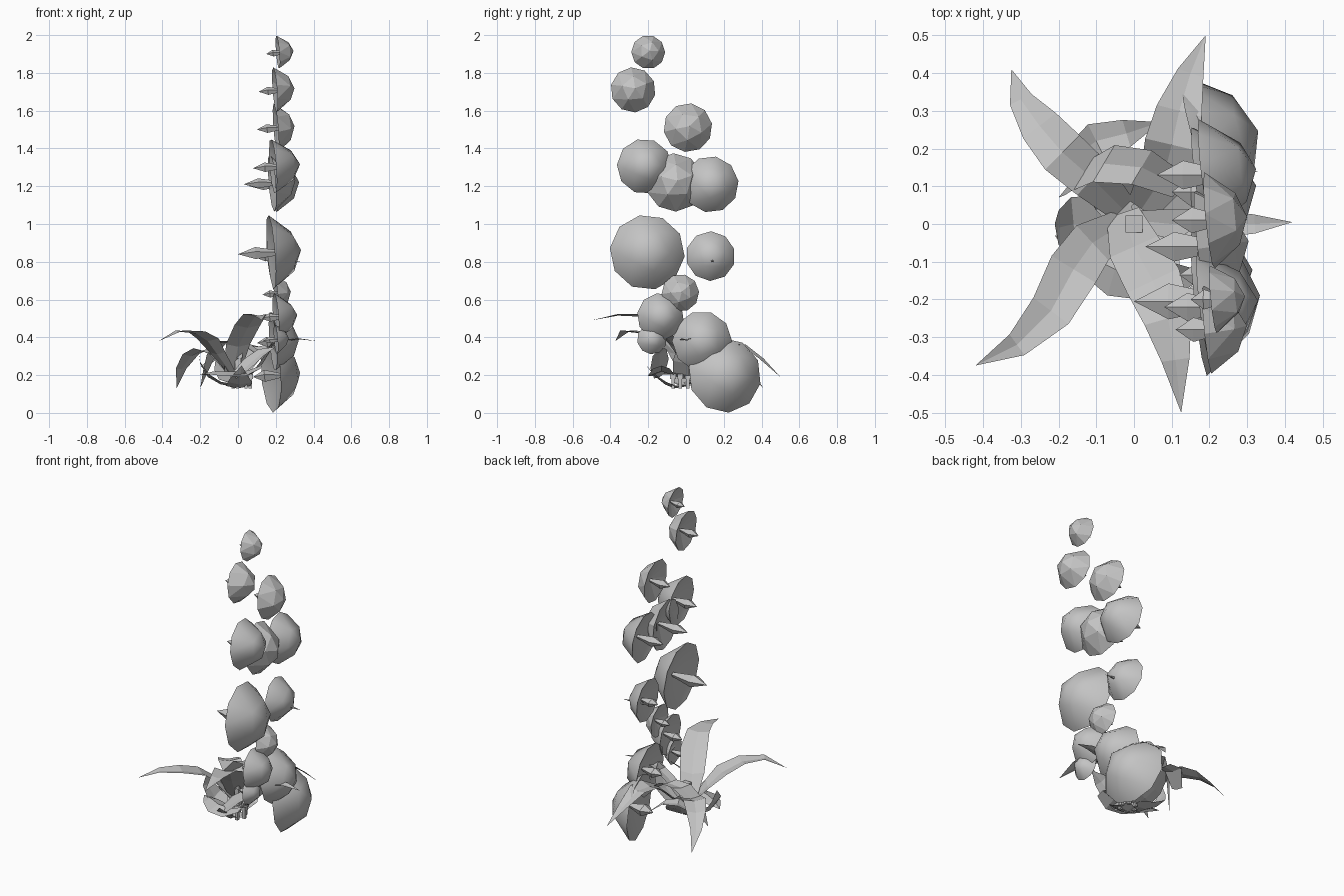
import bpy
import bmesh
import math
from mathutils import Vector, Matrix

cube = bpy.data.objects.get("Cube")
if cube:
    bpy.data.objects.remove(cube, do_unlink=True)

grey = bpy.data.materials.new("stone_grey")
grey.use_nodes = True
tone = (0.55, 0.55, 0.55, 1)
grey.diffuse_color = tone
grey.node_tree.nodes["Principled BSDF"].inputs["Base Color"].default_value = tone


def finish(name, bm, smooth=False):
    mesh = bpy.data.meshes.new(name)
    for face in bm.faces:
        face.smooth = smooth and face.tag
    bm.to_mesh(mesh)
    bm.free()
    mesh.materials.append(grey)
    obj = bpy.data.objects.new(name, mesh)
    bpy.context.collection.objects.link(obj)
    return obj


def aim(origin, direction, spin=0.0):
    """Matrix that points local z along a direction from an origin."""
    turn = Vector(direction).to_track_quat("Z", "Y").to_matrix().to_4x4()
    return Matrix.Translation(origin) @ turn @ Matrix.Rotation(spin, 4, "Z")


def ring(bm, count, radius, z):
    angles = [math.tau * k / count for k in range(count)]
    return [bm.verts.new((radius * math.cos(a), radius * math.sin(a), z)) for a in angles]


def cap(name, x, y, z, radius, depth, smooth, lean, spin):
    """Coarse faceted dome toward +x with a five-sided crown and hollow underside."""
    bm = bmesh.new()
    crown = bm.verts.new((0, 0, 1))
    inner = ring(bm, 5, 0.56, 0.73)
    rim = ring(bm, 10, 1, 0)
    hub = bm.verts.new((0, 0, 0.4))
    for k in range(5):
        a, b = inner[k], inner[(k + 1) % 5]
        left, mid, right = rim[2 * k], rim[2 * k + 1], rim[(2 * k + 2) % 10]
        for corners in ((crown, a, b), (a, left, mid), (a, mid, b), (b, mid, right)):
            bm.faces.new(corners).tag = True
    for k in range(10):
        bm.faces.new((rim[(k + 1) % 10], rim[k], hub))
    bmesh.ops.recalc_face_normals(bm, faces=bm.faces)
    # Split the rim so the smooth dome keeps a sharp edge
    bmesh.ops.split_edges(bm, edges=[e for e in bm.edges if e.verts[0] in rim and e.verts[1] in rim])
    bm.transform(aim((x, y, z), (1, lean, 0.08), spin) @ Matrix.Diagonal((radius, radius, depth, 1)))
    finish(name, bm, smooth)


def stem(name, tip, root, width, flat):
    """Pointed five-sided stalk, thickest past the middle."""
    bm = bmesh.new()
    tip, root = Vector(tip), Vector(root)
    length = (root - tip).length
    nose = length * 0.4
    for r1, r2, start, size in ((0, 1, 0, nose), (1, 0.35, nose, length - nose)):
        shift = Matrix.Translation((0, 0, start + size / 2))
        bmesh.ops.create_cone(bm, cap_ends=False, segments=5, radius1=r1 * width,
                              radius2=r2 * width, depth=size, matrix=shift)
    bm.transform(aim(tip, root - tip))
    for v in bm.verts:
        v.co.z = tip.z + (v.co.z - tip.z) * flat
    bmesh.ops.remove_doubles(bm, verts=bm.verts, dist=0.0005)
    finish(name, bm)


def leaf(name, path, width, across=None, crease=0.2):
    """Folded blade along a path, broad low down and pointed at the tip."""
    bm = bmesh.new()
    points = [Vector(p) for p in path]
    last = len(points) - 1
    rows = []
    for i, p in enumerate(points):
        along = points[min(i + 1, last)] - points[max(i - 1, 0)]
        side = Vector(across or (-along.y, along.x, 0)).normalized()
        t = i / last
        half = width * (0.45 + 2.2 * t) * (1 - t) ** 1.1
        fold = Vector((0, 0, half * crease))
        rows.append([bm.verts.new(q) for q in (p - side * half + fold, p, p + side * half + fold)])
    for a, b in zip(rows, rows[1:]):
        for j in range(2):
            bm.faces.new((a[j], a[j + 1], b[j + 1], b[j]))
    bmesh.ops.remove_doubles(bm, verts=bm.verts, dist=0.0005)
    finish(name, bm)


# Column of caps: base x, y, z, radius, depth, smooth, lean to +y, stem tip x
caps = [
    (0.21, -0.20, 1.91, 0.09, 0.085, False, 0.1, 0.15),
    (0.195, -0.28, 1.71, 0.12, 0.105, False, 0.1, 0.11),
    (0.20, 0.01, 1.51, 0.13, 0.10, False, 0.1, 0.10),
    (0.185, -0.22, 1.305, 0.147, 0.145, True, 0.12, 0.08),
    (0.18, -0.06, 1.22, 0.155, 0.125, False, 0.12, 0.03),
    (0.19, 0.13, 1.21, 0.15, 0.135, True, 0.12, 0.06),
    (0.175, -0.205, 0.85, 0.2, 0.16, True, 0.1, 0.0),
    (0.17, 0.13, 0.83, 0.132, 0.11, True, 0.12, 0.10),
    (0.20, -0.03, 0.635, 0.1, 0.08, False, 0.1, 0.13),
    (0.20, -0.135, 0.51, 0.125, 0.115, True, 0.12, 0.12),
    (0.20, -0.18, 0.39, 0.08, 0.07, True, 0.12, 0.13),
    (0.185, 0.085, 0.38, 0.16, 0.14, True, 0.12, 0.10),
    (0.175, 0.205, 0.2, 0.2, 0.16, True, 0.27, 0.08),
]
for i, (x, y, z, radius, depth, smooth, lean, tip) in enumerate(caps):
    cap(f"cap_{i + 1}", x, y, z, radius, depth, smooth, lean, i * 0.4)
    stem(f"stem_{i + 1}", (tip, y, z - 0.01), (x + depth * 0.35, y, z), 0.2 * radius + 0.01, 0.7)
stem("cap_spike", (0.33, 0.14, 0.80), (0.15, 0.14, 0.81), 0.008, 1)

# Long arching leaves
leaf("front_right_leaf", [(-0.03, 0.0, 0.2), (-0.11, -0.05, 0.31), (-0.16, -0.12, 0.38),
                          (-0.22, -0.23, 0.42), (-0.31, -0.32, 0.43), (-0.42, -0.375, 0.38)], 0.09)
leaf("front_leaf", [(-0.03, 0.03, 0.2), (0.0, -0.06, 0.35), (0.05, -0.15, 0.45),
                    (0.09, -0.25, 0.51), (0.11, -0.36, 0.515), (0.125, -0.5, 0.49)], 0.1)
leaf("left_leaf", [(0.0, 0.01, 0.2), (0.1, 0.0, 0.3), (0.2, 0.0, 0.37),
                   (0.32, 0.0, 0.39), (0.42, 0.005, 0.38)], 0.055)
leaf("back_leaf", [(0.02, 0.04, 0.2), (0.08, 0.13, 0.3), (0.1, 0.21, 0.35),
                   (0.12, 0.3, 0.35), (0.15, 0.4, 0.28), (0.19, 0.5, 0.19)], 0.095)
leaf("back_right_leaf", [(-0.03, 0.04, 0.2), (-0.11, 0.12, 0.3), (-0.19, 0.19, 0.33),
                         (-0.25, 0.26, 0.3), (-0.30, 0.33, 0.23), (-0.325, 0.41, 0.13)], 0.085)

# Short inner leaves
leaf("drooping_leaf", [(0.12, 0.1, 0.3), (0.02, 0.15, 0.37), (-0.08, 0.16, 0.37),
                       (-0.14, 0.13, 0.3), (-0.17, 0.1, 0.22), (-0.2, 0.07, 0.13)], 0.075, (0.5, 0.85, 0))
leaf("back_hook_leaf", [(-0.18, 0.16, 0.24), (-0.1, 0.22, 0.3), (-0.02, 0.24, 0.29),
                        (0.07, 0.27, 0.22)], 0.065)

# Broad petals around the foot
leaf("right_petal", [(0.0, 0.0, 0.14), (-0.09, 0.0, 0.15), (-0.16, 0.0, 0.19),
                     (-0.2, -0.01, 0.26), (-0.21, 0.0, 0.33)], 0.1)
leaf("front_petal", [(0.12, -0.13, 0.25), (0.04, -0.13, 0.22), (-0.05, -0.12, 0.22),
                     (-0.13, -0.08, 0.22), (-0.21, -0.03, 0.2)], 0.1, None, -0.35)
leaf("low_petal", [(0.0, 0.0, 0.14), (0.0, -0.06, 0.13), (0.01, -0.11, 0.15),
                   (0.01, -0.16, 0.19), (0.02, -0.21, 0.25)], 0.09)
leaf("back_petal", [(0.0, 0.0, 0.15), (-0.02, 0.07, 0.16), (-0.05, 0.12, 0.21),
                    (-0.07, 0.16, 0.27), (-0.08, 0.18, 0.33)], 0.12)
leaf("left_petal", [(0.0, 0.0, 0.18), (0.07, 0.01, 0.2), (0.13, 0.01, 0.26),
                    (0.17, 0.0, 0.33), (0.19, 0.0, 0.4)], 0.11)
leaf("front_left_petal", [(-0.02, -0.14, 0.19), (0.05, -0.14, 0.25), (0.12, -0.14, 0.31),
                          (0.2, -0.13, 0.35)], 0.075, (0.3, -0.8, -0.4))


# Central post with a ring of small pegs
def post(name, x, y, bottom, top, wide):
    bm = bmesh.new()
    size = Matrix.Diagonal((wide, wide, top - bottom, 1))
    bmesh.ops.create_cube(bm, size=1, matrix=Matrix.Translation((x, y, (bottom + top) / 2)) @ size)
    finish(name, bm)


post("post", 0, 0, 0.2, 0.29, 0.03)
post("post_head", 0, 0, 0.29, 0.32, 0.045)
for i in range(6):
    a = i * math.tau / 6
    x, y = 0.02 + 0.045 * math.cos(a), -0.03 + 0.045 * math.sin(a)
    post(f"peg_{i + 1}", x, y, 0.13, 0.18, 0.018)
    post(f"peg_head_{i + 1}", x, y, 0.18, 0.205, 0.03)
